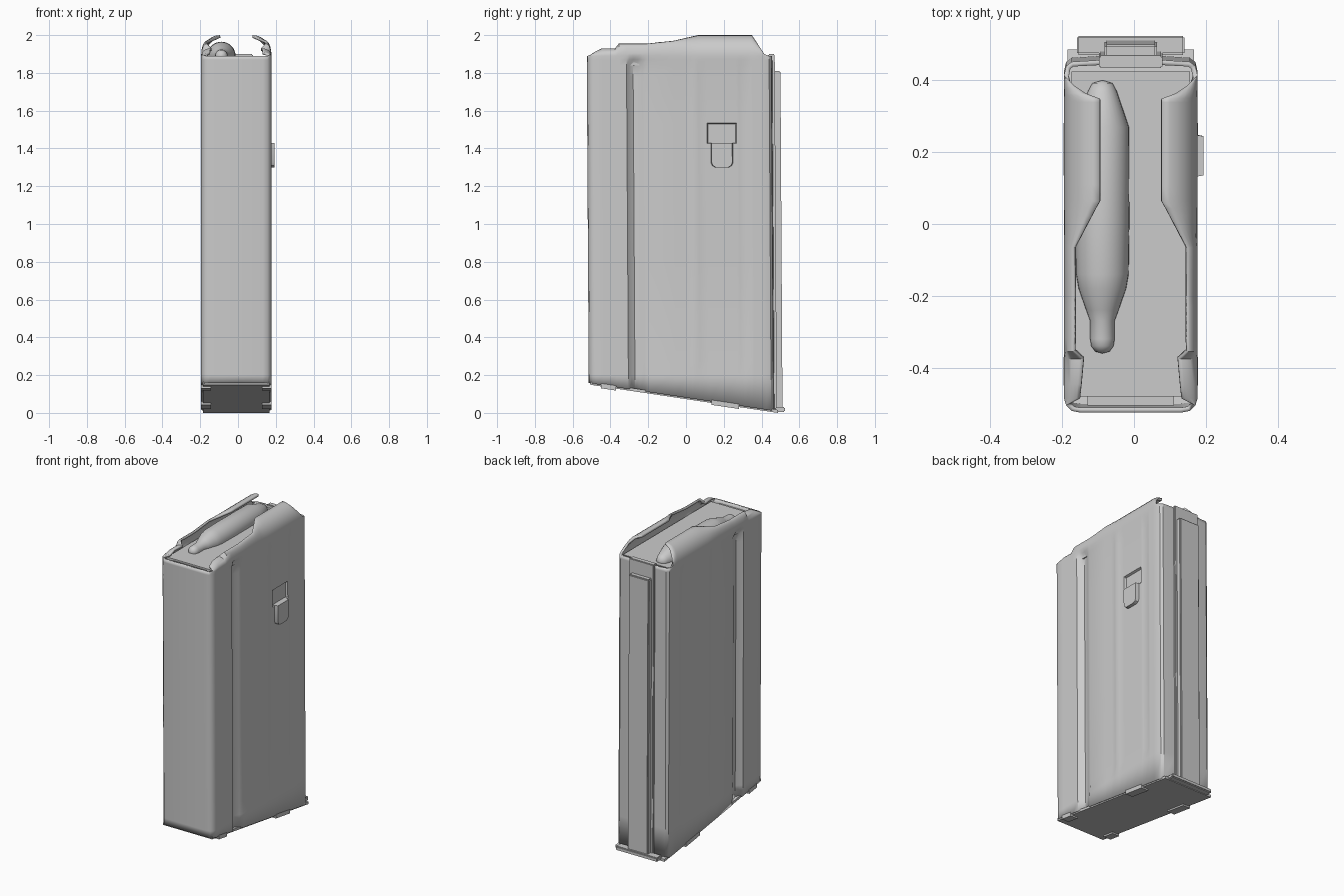
import bpy, bmesh, math
from mathutils import Vector

if "Cube" in bpy.data.objects:
    bpy.data.objects.remove(bpy.data.objects["Cube"])

# One plain metal colour
metal = bpy.data.materials.new("grey_metal")
metal.use_nodes = True
metal.diffuse_color = (0.6, 0.6, 0.6, 1)
metal.node_tree.nodes["Principled BSDF"].inputs["Base Color"].default_value = metal.diffuse_color

CENTRE_X = -0.009
HALF_WIDTH = 0.186
RIM = 1.89


def lerp_table(table, value):
    """Piecewise linear lookup in (key, result) pairs."""
    if value <= table[0][0]:
        return table[0][1]
    for (a, first), (b, second) in zip(table, table[1:]):
        if value <= b:
            return first + (second - first) * (value - a) / (b - a)
    return table[-1][1]


def slant(y):
    """Height of the sloping underside."""
    return max(0.15 * (0.48 - y), 0)


def lean(y, z):
    """The whole casing leans slightly forward towards the top."""
    return y + 0.006 * (1 - z)


def finish(name, bm, angle=35):
    mesh = bpy.data.meshes.new(name)
    bm.to_mesh(mesh)
    bm.free()
    mesh.materials.append(metal)
    obj = bpy.data.objects.new(name, mesh)
    bpy.context.collection.objects.link(obj)
    bpy.ops.object.select_all(action="DESELECT")
    obj.select_set(True)
    bpy.context.view_layer.objects.active = obj
    bpy.ops.object.shade_smooth_by_angle(angle=math.radians(angle))
    return obj


def block(name, x_range, y_range, z_range, sloped=False, bevel=0):
    """Box between limits; a sloped box follows the underside."""
    bm = bmesh.new()
    bmesh.ops.create_cube(bm, size=1)
    for v in bm.verts:
        x, y, z = (r[0] if c < 0 else r[1] for c, r in zip(v.co, (x_range, y_range, z_range)))
        if sloped:
            z += slant(y)
        v.co = Vector((CENTRE_X + x, lean(y, z), z))
    if bevel:
        bmesh.ops.bevel(bm, geom=bm.edges[:], offset=bevel, segments=2, affect="EDGES")
    return finish(name, bm)


# Casing: vertical columns around the outline, with pressed side grooves
MAIN_GROOVE = [(-0.31, 0), (-0.295, 0.016), (-0.275, 0.03), (-0.25, 0.026), (-0.2, 0)]
PANELS = [(-0.22, 0), (-0.2, 0.006), (0.03, 0.006), (0.05, 0), (0.07, 0.006),
          (0.285, 0.006), (0.31, 0.012), (0.345, 0)]
LIP_INSET = [(-0.5, 0), (-0.48, 0.045), (-0.37, 0.055), (-0.35, 0.03), (-0.06, 0.03),
             (0.07, 0.1), (0.355, 0.1), (0.37, 0.06), (0.39, 0.03), (0.42, 0)]
LIP_RISE = [(-0.51, 0), (-0.45, 0.04), (-0.37, 0.04), (-0.35, 0.065), (-0.15, 0.065),
            (-0.06, 0.08), (0.07, 0.11), (0.355, 0.11), (0.42, 0.01)]
SIDE_Y = [-0.48, -0.44, -0.37, -0.35, -0.31, -0.295, -0.275, -0.25, -0.225, -0.2,
          -0.06, 0, 0.03, 0.05, 0.07, 0.115, 0.12, 0.19, 0.265, 0.27, 0.285, 0.31,
          0.345, 0.355, 0.37, 0.39, 0.42]
ROWS = [0, 0.2, 0.28, 0.8, 1.3, 1.425, 1.43, 1.53, 1.535, 1.78, 1.84, 1.87, RIM]

half = [(0, -0.52), (0.14, -0.52), (0.165, -0.515), (0.18, -0.5)]
half += [(HALF_WIDTH, y) for y in SIDE_Y]
half += [(0.18, 0.445), (0.165, 0.457), (0.085, 0.462), (0, 0.462)]
outline = half + [(-x, y) for x, y in reversed(half[1:-1])]


def wall_depth(x, y, z):
    """How far the side is pressed in."""
    if abs(x) < HALF_WIDTH:
        return 0
    depth = lerp_table(MAIN_GROOVE, y) * lerp_table([(1.84, 1), (RIM, 0)], z)
    ends = [(0.2, 0), (0.28, 1), (1.78, 1), (RIM, 0)]
    depth = max(depth, lerp_table(PANELS, y) * lerp_table(ends, z))
    if x > 0 and 0.12 <= y <= 0.265 and 1.43 <= z <= 1.53:
        depth += 0.014
    return depth


bm = bmesh.new()
columns = []
for x, y in outline:
    side = math.copysign(1, x)
    column = []
    for row in ROWS:
        z = row or slant(y) + 0.008
        px = x - side * wall_depth(x, y, z)
        column.append(bm.verts.new((CENTRE_X + px, lean(y, z), z)))
    on_side = abs(x) > 0.15 and y < 0.43
    inset = lerp_table(LIP_INSET, y) if on_side else 0
    rise = lerp_table(LIP_RISE, y) if on_side else 0
    for step in range(1, 8):
        turn = step / 7 * math.pi / 2
        z = RIM + rise * math.sin(turn)
        px = x - side * inset * (1 - math.cos(turn))
        column.append(bm.verts.new((CENTRE_X + px, lean(y, z), z)))
    columns.append(column)
for a, b in zip(columns, columns[1:] + columns[:1]):
    for j in range(len(a) - 1):
        bm.faces.new((a[j], b[j], b[j + 1], a[j + 1]))
bmesh.ops.remove_doubles(bm, verts=bm.verts[:], dist=0.0002)
casing = finish("casing", bm)
shell = casing.modifiers.new("sheet_thickness", "SOLIDIFY")
shell.thickness = 0.014
shell.offset = -1

# Rear spine in two stepped layers
block("spine_base", (-0.088, 0.088), (0.44, 0.475), (0.02, 1.9), bevel=0.004)
block("spine_cover", (-0.073, 0.073), (0.46, 0.505), (0.015, 1.81), bevel=0.006)

# Floor plate with folded tabs
block("floor_plate", (-0.176, 0.176), (-0.51, 0.48), (0, 0.016), sloped=True)
block("floor_rear_lip", (-0.15, 0.15), (0.465, 0.518), (0.004, 0.03), bevel=0.005)
for side, label in ((1, "left"), (-1, "right")):
    for end, y_range in (("front", (-0.455, -0.375)), ("rear", (0.13, 0.275))):
        x_range = sorted((side * 0.135, side * 0.187))
        block(f"{label}_{end}_floor_tab", x_range, y_range, (-0.01, 0.016), sloped=True)

# Side catch: rounded raised pad under the pressed window
bm = bmesh.new()
pad = [(0.13, 1.43), (0.13, 1.325), (0.137, 1.309), (0.152, 1.3),
       (0.233, 1.3), (0.248, 1.309), (0.255, 1.325), (0.255, 1.43)]
face = bm.faces.new([bm.verts.new((0.15, lean(y, z), z)) for y, z in pad])
out = bmesh.ops.extrude_face_region(bm, geom=[face])
for v in out["geom"]:
    if isinstance(v, bmesh.types.BMVert):
        v.co.x = 0.193
        v.co.y += 0.008 * (1 if v.co.y < 0.19 else -1)
bmesh.ops.recalc_face_normals(bm, faces=bm.faces[:])
finish("side_catch", bm)

# Follower plate with a long turned guide on top
block("follower_plate", (-0.165, 0.165), (-0.475, 0.43), (1.84, 1.885))
block("follower_front_step", (-0.12, 0.12), (-0.5, -0.47), (1.84, 1.875))
profile = [(0.002, -0.36), (0.02, -0.355), (0.031, -0.34), (0.034, -0.32), (0.034, -0.27),
           (0.045, -0.24), (0.066, -0.18), (0.073, -0.14), (0.075, 0), (0.074, 0.27),
           (0.04, 0.37), (0.028, 0.392), (0.002, 0.4)]
SIDES = 32
bm = bmesh.new()
rings = []
for radius, y in profile:
    ring = []
    for k in range(SIDES):
        turn = math.tau * k / SIDES
        ring.append(bm.verts.new((-0.088 + radius * math.cos(turn), y, RIM + radius * math.sin(turn))))
    rings.append(ring)
for a, b in zip(rings, rings[1:]):
    for k in range(SIDES):
        n = (k + 1) % SIDES
        bm.faces.new((a[k], b[k], b[n], a[n]))
for ring in (rings[0], rings[-1]):
    bm.faces.new(ring)
bmesh.ops.recalc_face_normals(bm, faces=bm.faces[:])
finish("follower_guide", bm, 50)
